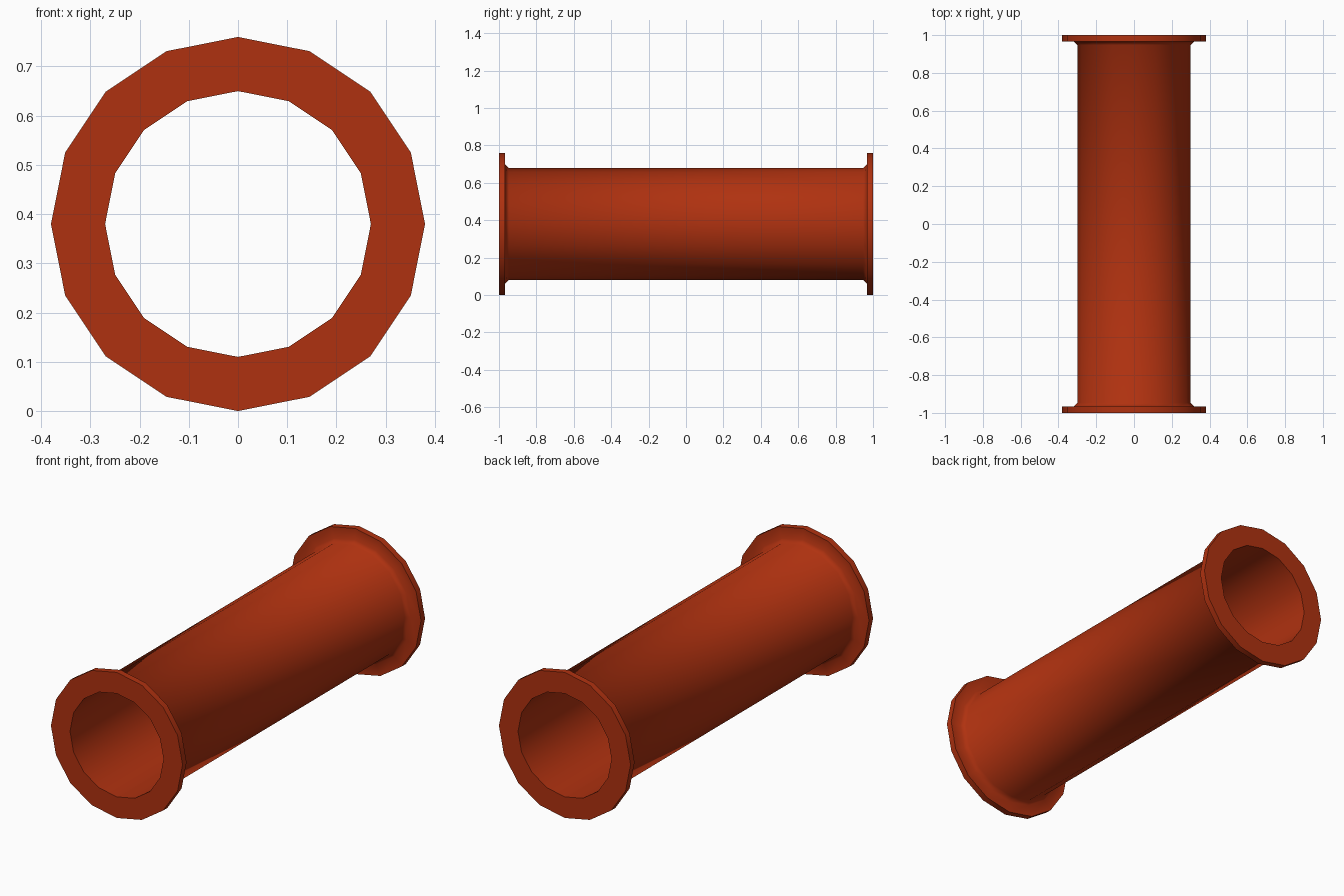
import bpy, bmesh, math
from mathutils import Vector

cube = bpy.data.objects.get("Cube")
if cube:
    bpy.data.objects.remove(cube, do_unlink=True)

SIDES = 16
FLANGE_R, PIPE_R, BORE_R = 0.38, 0.30, 0.27
FLANGE_T, FILLET = 0.033, 0.02

# Rust red paint
paint = bpy.data.materials.new("rust_red")
paint.use_nodes = True
colour = (0.43, 0.031, 0.005, 1)
paint.diffuse_color = colour
paint.node_tree.nodes["Principled BSDF"].inputs["Base Color"].default_value = colour

# Half profile (radius, y) from the front bore edge to the pipe, then mirrored
face = 1 - FLANGE_T
half = [(BORE_R, -1), (FLANGE_R, -1), (FLANGE_R, -face),
        (PIPE_R + FILLET, -face), (PIPE_R, -face + FILLET)]
profile = half + [(r, -y) for r, y in reversed(half)]

# Flanged pipe: closed profile revolved around the y axis
bm = bmesh.new()
rings = []
for i in range(SIDES):
    a = math.tau * i / SIDES
    rings.append([bm.verts.new(Vector((r * math.sin(a), y, FLANGE_R + r * math.cos(a))))
                  for r, y in profile])
n = len(profile)
for i, ring in enumerate(rings):
    nxt = rings[(i + 1) % SIDES]
    for j in range(n):
        k = (j + 1) % n
        bm.faces.new((ring[j], ring[k], nxt[k], nxt[j]))
bmesh.ops.recalc_face_normals(bm, faces=bm.faces)

mesh = bpy.data.meshes.new("flanged_pipe")
bm.to_mesh(mesh)
bm.free()
mesh.materials.append(paint)
pipe = bpy.data.objects.new("flanged_pipe", mesh)
bpy.context.collection.objects.link(pipe)

# Smooth round walls and fillets, crisp flange rims
bpy.ops.object.select_all(action='DESELECT')
pipe.select_set(True)
bpy.context.view_layer.objects.active = pipe
bpy.ops.object.shade_smooth_by_angle(angle=math.radians(60))
